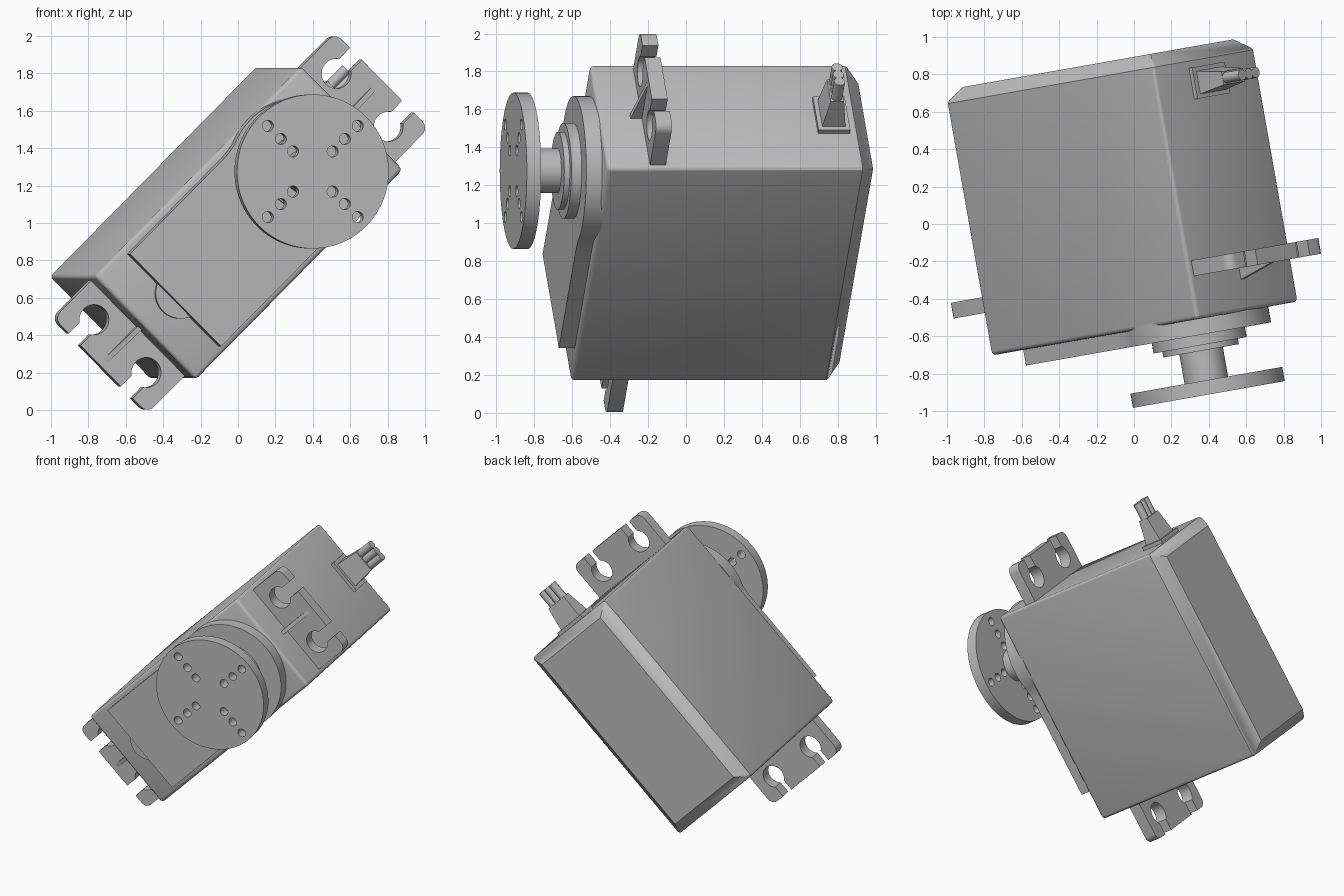
import bpy, bmesh
from math import radians, sin, cos, asin, pi
from mathutils import Matrix

cube = bpy.data.objects.get("Cube")
if cube:
    bpy.data.objects.remove(cube, do_unlink=True)

# Part frame: x along the case, y along the shaft axis, z across the case
POSE = (Matrix.Rotation(radians(10), 4, 'Z') @ Matrix.Translation((-0.04, 0, 1))
        @ Matrix.Rotation(radians(-45), 4, 'Y'))

grey = bpy.data.materials.new("plain grey")
grey.use_nodes = True
COLOUR = (0.5, 0.5, 0.5, 1)
grey.diffuse_color = COLOUR
grey.node_tree.nodes["Principled BSDF"].inputs["Base Color"].default_value = COLOUR

parts = []


def finish(name, bm):
    bmesh.ops.recalc_face_normals(bm, faces=bm.faces)
    mesh = bpy.data.meshes.new(name)
    bm.to_mesh(mesh)
    bm.free()
    mesh.materials.append(grey)
    obj = bpy.data.objects.new(name, mesh)
    bpy.context.collection.objects.link(obj)
    obj.matrix_world = POSE
    parts.append(obj)
    return obj


def arc(cx, cz, r, start, end, n):
    angles = [radians(start + (end - start) * i / n) for i in range(n + 1)]
    return [(cx + r * cos(t), cz + r * sin(t)) for t in angles]


def circle(cx, cz, r, n=64):
    return arc(cx, cz, r, 0, 360, n)[:-1]


def prism(name, outlines, y0, y1):
    """Extrude one or more (x, z) outlines along the shaft axis."""
    bm = bmesh.new()
    for outline in outlines:
        face = bm.faces.new([bm.verts.new((x, y0, z)) for x, z in outline])
        top = bmesh.ops.extrude_face_region(bm, geom=[face])["geom"]
        verts = [v for v in top if isinstance(v, bmesh.types.BMVert)]
        bmesh.ops.translate(bm, verts=verts, vec=(0, y1 - y0, 0))
    return finish(name, bm)


def box_mesh(x0, x1, y0, y1, z0, z1):
    bm = bmesh.new()
    bmesh.ops.create_cube(bm, size=1)
    bmesh.ops.scale(bm, vec=(x1 - x0, y1 - y0, z1 - z0), verts=bm.verts)
    bmesh.ops.translate(bm, vec=((x0 + x1) / 2, (y0 + y1) / 2, (z0 + z1) / 2), verts=bm.verts)
    return bm


# Case: chamfered at the back, softly rounded on the remaining edges
FRONT, BACK, HALF = -0.56, 0.88, 0.795
bm = box_mesh(-HALF, HALF, FRONT, BACK, -0.39, 0.39)
back_edges = [e for e in bm.edges if all(v.co.y > 0.8 for v in e.verts)]
bmesh.ops.bevel(bm, geom=back_edges, offset=0.073, segments=1, affect='EDGES')
soft = [e for e in bm.edges if any(v.co.y < -0.5 for v in e.verts)]
bmesh.ops.bevel(bm, geom=soft, offset=0.022, segments=3, profile=0.5, affect='EDGES')
finish("case", bm)

# Gearbox cover: flat plate flowing into the round boss
SHAFT = 0.39
neck = [(0.13, 0.35), (0.18, 0.353)]
outline = ([(-0.583, 0.35)] + neck + arc(SHAFT, 0, 0.395, 114, -114, 48)
           + [(x, -z) for x, z in reversed(neck)] + [(-0.583, -0.35)])
prism("gear_cover", [outline], -0.645, FRONT + 0.02)
prism("cover_round_tab", [circle(-0.53, 0, 0.136, 40)], FRONT - 0.03, FRONT + 0.02)

# Stepped bearing rings and output shaft
for name, r, y0, y1 in (("bearing_ring", 0.253, -0.70, -0.63),
                        ("bearing_inner_ring", 0.205, -0.73, -0.69),
                        ("output_shaft", 0.118, -0.90, -0.72)):
    prism(name, [circle(SHAFT, 0, r)], y0, y1)

# Drive disc with a cross of through holes
disc = prism("drive_disc", [circle(SHAFT, 0, 0.412, 96)], -0.967, -0.89)
holes = []
for k in range(4):
    for d in (0.152, 0.246, 0.345):
        holes.append(circle(SHAFT + d * cos(k * pi / 2), d * sin(k * pi / 2), 0.03, 20))
cutter = prism("hole_cutter", holes, -1.1, -0.8)
cutter.hide_render = True
cut = disc.modifiers.new("holes", 'BOOLEAN')
cut.operation, cut.solver, cut.object = 'DIFFERENCE', 'EXACT', cutter
bpy.context.view_layer.objects.active = disc
bpy.ops.object.modifier_apply(modifier=cut.name)
parts.remove(cutter)
bpy.data.objects.remove(cutter, do_unlink=True)

# Mounting ears with open keyhole slots, and a gusset in the middle of each
TIP, EDGE, SLOT, HOLE = 1.08, 0.36, 0.045, 0.08
opening = 180 * asin(SLOT / HOLE) / pi
half = ([(0.76, EDGE)] + arc(TIP - 0.05, EDGE - 0.05, 0.05, 90, 0, 6)
        + [(TIP, 0.2 + SLOT)] + arc(0.93, 0.2, HOLE, opening, 360 - opening, 28)
        + [(TIP, 0.2 - SLOT)])
ear = half + [(x, -z) for x, z in reversed(half)]
for side, s in (("left", 1), ("right", -1)):
    prism(side + "_mounting_ear", [[(s * x, z) for x, z in ear]], -0.33, -0.245)
    bm = bmesh.new()
    rib = [(0.78, -0.3), (0.78, -0.395), (1.04, -0.33), (1.04, -0.3)]
    face = bm.faces.new([bm.verts.new((s * x, y, -0.014)) for x, y in rib])
    top = bmesh.ops.extrude_face_region(bm, geom=[face])["geom"]
    bmesh.ops.translate(bm, vec=(0, 0, 0.028),
                        verts=[v for v in top if isinstance(v, bmesh.types.BMVert)])
    finish(side + "_ear_gusset", bm)

# Cable outlet: flange, tapered grommet and three wires
CABLE = 0.685
finish("cable_flange", box_mesh(0.78, 0.82, CABLE - 0.085, CABLE + 0.085, -0.125, 0.125))
bm = box_mesh(0.8, 0.99, -0.065, 0.065, -0.1, 0.1)
for v in bm.verts:
    if v.co.x > 0.9:
        v.co.y *= 0.55
        v.co.z *= 0.82
bmesh.ops.translate(bm, vec=(0, CABLE, 0), verts=bm.verts)
finish("cable_grommet", bm)
for i in (-1, 0, 1):
    bm = bmesh.new()
    bmesh.ops.create_cone(bm, cap_ends=True, segments=20, radius1=0.029, radius2=0.029, depth=0.16,
                          matrix=Matrix.Translation((1.03, CABLE, i * 0.053))
                          @ Matrix.Rotation(pi / 2, 4, 'Y'))
    finish("wire_%d" % (i + 2), bm)

# Smooth the curved faces, keep the edges crisp
bpy.ops.object.select_all(action='DESELECT')
for obj in parts:
    obj.select_set(True)
bpy.context.view_layer.objects.active = parts[0]
bpy.ops.object.shade_smooth_by_angle(angle=radians(30))
